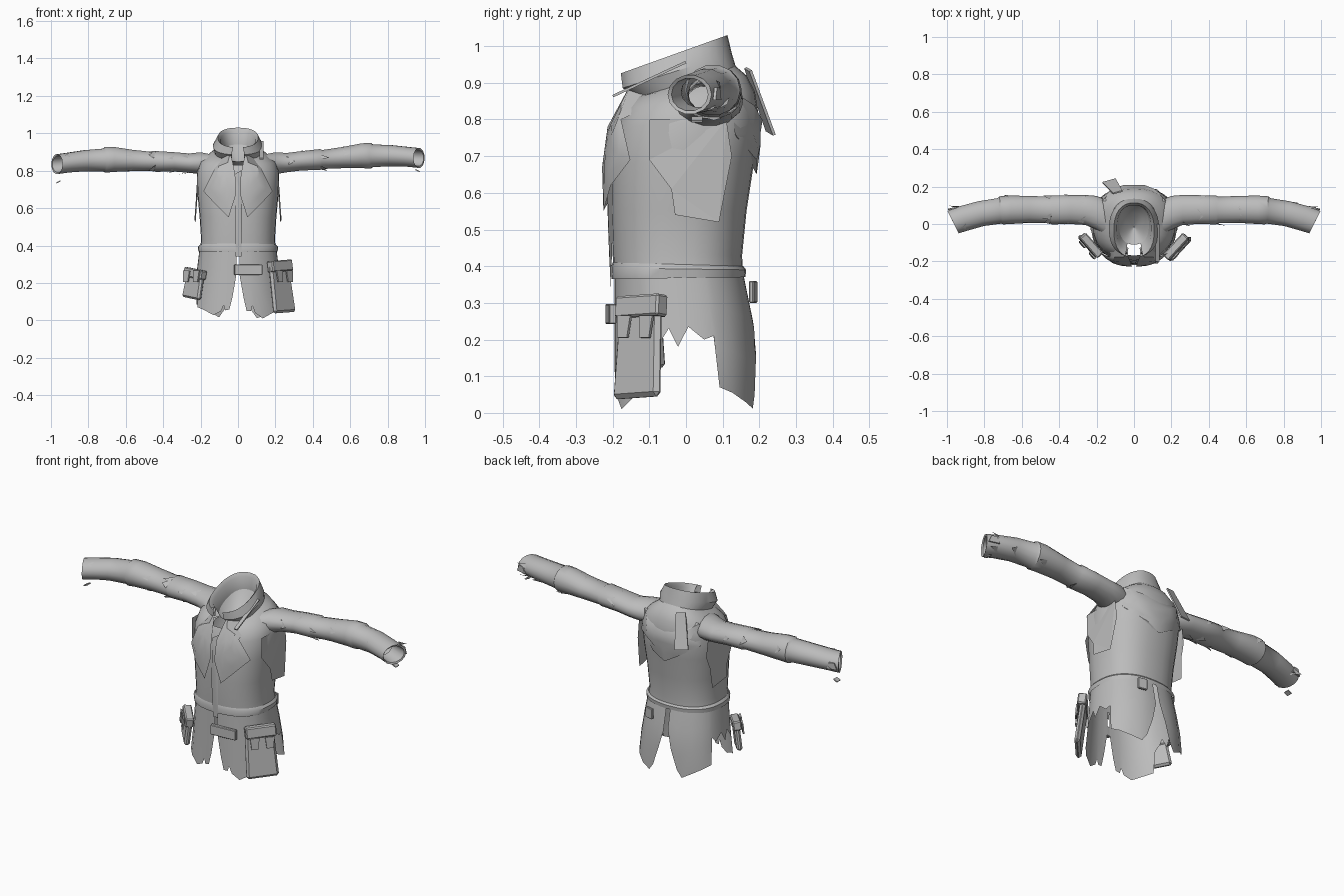
import bpy, bmesh, math, random
from mathutils import Vector, Matrix

random.seed(4)
if "Cube" in bpy.data.objects:
    bpy.data.objects.remove(bpy.data.objects["Cube"])

cloth = bpy.data.materials.new("grey_cloth")
cloth.use_nodes = True
GREY = (0.5, 0.5, 0.5, 1)
cloth.diffuse_color = GREY
cloth.node_tree.nodes["Principled BSDF"].inputs["Base Color"].default_value = GREY
POWER = 0.85  # boxiness of the body cross-section


def finish(name, bm, smooth=True, outward=True):
    if outward:
        bmesh.ops.recalc_face_normals(bm, faces=bm.faces)
    mesh = bpy.data.meshes.new(name)
    bm.to_mesh(mesh)
    bm.free()
    mesh.materials.append(cloth)
    obj = bpy.data.objects.new(name, mesh)
    bpy.context.collection.objects.link(obj)
    if smooth:
        bpy.ops.object.select_all(action='DESELECT')
        obj.select_set(True)
        bpy.context.view_layer.objects.active = obj
        bpy.ops.object.shade_smooth_by_angle(angle=math.radians(40))
    return obj


def bend(v):
    return math.copysign(abs(v) ** POWER, v)


def body_point(a, zf, zb, hw, yf, yb):
    # angle a is zero at the front and grows towards the model's left
    s, c = bend(math.sin(a)), bend(math.cos(a))
    t = (1 - c) / 2
    return Vector((hw * s, yf + (yb - yf) * t, zf + (zb - zf) * t))


def loft(bm, rings, closed=True):
    rows = [[bm.verts.new(p) for p in r] for r in rings]
    n = len(rows[0])
    for lo, hi in zip(rows, rows[1:]):
        for i in range(n if closed else n - 1):
            j = (i + 1) % n
            bm.faces.new((lo[i], lo[j], hi[j], hi[i]))


def body_loft(name, profile, n=32, gap=None):
    bm = bmesh.new()
    loft(bm, [[body_point(math.tau * i / n, *p) for i in range(n)] for p in profile])
    if gap:
        bmesh.ops.delete(bm, geom=[f for f in bm.faces if gap(f.calc_center_median())],
                         context='FACES')
    return finish(name, bm)


# Body: front z, back z, half width, front y, back y
BODY = [(.37, .375, .205, -.195, .155), (.43, .43, .197, -.2, .153),
        (.55, .55, .205, -.204, .165), (.68, .68, .217, -.205, .185),
        (.78, .80, .22, -.19, .20), (.83, .875, .20, -.168, .188),
        (.86, .92, .15, -.145, .165), (.86, .95, .115, -.13, .13)]
body_loft("jacket_body", BODY, gap=lambda c: c.y < 0 and c.z > .8 and abs(c.x) < .5 * (c.z - .8))

# Raised collar, folded inwards and open at the throat, with a sunken lining
body_loft("collar", [(.85, .93, .122, -.13, .14), (.885, .98, .134, -.175, .125),
                     (.925, 1.03, .108, -.18, .113), (.915, 1.01, .092, -.15, .1),
                     (.85, .94, .08, -.11, .1)],
          gap=lambda c: c.y < -.05 and abs(c.x) < .035)
body_loft("neck_lining", [(.85, .94, .08, -.11, .1), (.83, .88, .05, -.08, .06),
                          (.82, .83, .003, -.02, -.015)])

# Waistband
body_loft("waistband", [(.365, .37, .212, -.203, .162), (.395, .39, .214, -.205, .164),
                        (.41, .40, .203, -.2, .156)])


def body_y(x, z, back=False, off=.01):
    k = 1 if back else 0
    for lo, hi in zip(BODY, BODY[1:]):
        if z <= hi[k]:
            break
    t = max(0, min(1, (z - lo[k]) / max(hi[k] - lo[k], .001)))
    hw, yf, yb = (lo[i] + (hi[i] - lo[i]) * t for i in (2, 3, 4))
    s = min(1, abs(x) / hw) ** (1 / POWER)
    c = math.sqrt(1 - s * s) ** POWER
    mid, r = (yf + yb) / 2, (yb - yf) / 2
    return mid + r * c + off if back else mid - r * c - off


def draped(name, outline, back=False, off=.012):
    # a patch that follows the body, fanned from its middle
    bm = bmesh.new()
    n = len(outline)
    cx, cz = (sum(p[i] for p in outline) / n for i in (0, 1))
    rings = []
    for f in (1, .66, .33):
        pts = [(cx + (x - cx) * f, cz + (z - cz) * f) for x, z in outline]
        rings.append([Vector((x, body_y(x, z, back, off), z)) for x, z in pts])
    loft(bm, rings)
    bmesh.ops.holes_fill(bm, edges=[e for e in bm.edges if e.is_boundary and all(
        v.index < 0 or v.co in rings[-1] for v in e.verts)], sides=n)
    return finish(name, bm)


SIDES = ((1, "left"), (-1, "right"))
for side, label in SIDES:
    draped(label + "_lapel", [(side * x, z) for x, z in (
        (.04, .9), (.115, .87), (.13, .80), (.185, .69), (.12, .62),
        (.05, .55), (.012, .67), (.015, .78))], off=.024)
draped("back_yoke", [(-.17, .88), (.17, .88), (.185, .76), (.07, .69), (0, .65),
                     (-.07, .69), (-.185, .76)], back=True, off=.012)
draped("front_placket", [(-.02, .78), (.015, .8), (.022, .6), (.018, .34), (-.012, .34),
                         (-.016, .55)], off=.01)

# Underarm panels, lifting off the body towards the hem: y, z
UNDERARM = [(-.1, .80), (-.1, .69), (-.04, .61), (-.03, .54), (.09, .52), (.1, .63),
            (.125, .70), (.11, .80)]
for side, label in SIDES:
    bm = bmesh.new()
    bm.faces.new([bm.verts.new((side * (.228 + max(0, .68 - z) * .06 - abs(y) * .12), y, z))
                  for y, z in UNDERARM])
    bmesh.ops.triangulate(bm, faces=bm.faces[:])
    finish(label + "_underarm_panel", bm, smooth=False, outward=False)

# Torn skirt: angle from the front and hem height for half the hem
HEM = [(1, .25), (5, .12), (8, .05), (13, .05), (15, .08), (18, .04), (28, .01), (45, .04),
       (60, .055), (66, .18), (74, .2), (80, .23), (86, .18), (92, .235), (102, .2),
       (110, .21), (115, .07), (128, .055), (145, .03), (160, .012), (166, .05), (173, .15),
       (178, .25)]


def skirt_point(deg, z):
    k = (.385 - z) / .36
    return body_point(math.radians(deg), z, z, .205 + .045 * k, -.195,
                      .155 + .037 * min(1, 2 * k))


for side, label in SIDES:
    hem = [(a * side, z + (random.uniform(0, .02) if side < 0 else 0)) for a, z in HEM]
    bm = bmesh.new()
    loft(bm, [[skirt_point(a, .385 + (z - .385) * t) for a, z in hem]
              for t in (0, .33, .66, 1)], closed=False)
    finish(label + "_skirt", bm, outward=False)


def box(name, loc, size, turn=0, tilt=0, roll=0, taper=1, bevel=.006):
    bm = bmesh.new()
    bmesh.ops.create_cube(bm, size=1)
    for v in bm.verts:
        if v.co.z > 0:
            v.co.x *= taper
    bmesh.ops.scale(bm, vec=size, verts=bm.verts)
    if bevel:
        bmesh.ops.bevel(bm, geom=bm.edges[:], offset=bevel, segments=1, affect='EDGES')
    rot = [Matrix.Rotation(math.radians(a), 4, ax)
           for a, ax in ((turn, 'Z'), (tilt, 'X'), (roll, 'Y'))]
    bm.transform(Matrix.Translation(loc) @ rot[0] @ rot[1] @ rot[2])
    return finish(name, bm, smooth=False)


# Hip pouches with flaps and hanging tabs
box("left_pouch", (.232, -.128, .17), (.17, .028, .26), 47, -7, -3, .88, .012)
box("left_pouch_flap", (.225, -.122, .29), (.16, .045, .06), 47, -7, -3)
box("right_pouch", (-.235, -.115, .195), (.14, .03, .16), -48, -6, 8, .9, .01)
box("right_pouch_flap", (-.23, -.115, .25), (.145, .045, .05), -48, -6, 8)
for side, label in SIDES:
    for i in (-1, 1):
        box(f"{label}_pouch_tab", (side * (.25 + .026 * i), -.14 + .03 * i, .235),
            (.035, .008, .06), side * 48, -6, 0, 1.4, 0)
box("front_belt_plate", (.055, -.205, .27), (.15, .02, .055), 4, 0, 0, 1, .003)
box("back_belt_plate", (.1, .183, .33), (.05, .014, .06), -12, 0, 0, 1, .003)

# Loose straps
box("back_strap", (-.11, .2, .85), (.075, .008, .19), 12, 22, 10, .7, 0)
box("shoulder_strap", (.125, -.1, .91), (.02, .22, .007), 0, 25, 0, 1, 0)

# Sleeves: x, y, z, depth radius, height radius, slant of the ring
SLEEVE = [(.15, .03, .83, .10, .06, 0), (.2, .06, .84, .09, .06, 0),
          (.26, .075, .843, .08, .053, 0), (.34, .077, .853, .077, .053, 0),
          (.44, .075, .86, .077, .057, 0), (.45, .075, .86, .071, .052, 0),
          (.56, .078, .87, .072, .058, 0), (.66, .076, .88, .076, .068, 0),
          (.71, .073, .88, .075, .07, .01), (.72, .07, .88, .068, .062, .01),
          (.82, .055, .88, .066, .058, .015), (.91, .03, .874, .064, .054, .025),
          (.968, .01, .868, .06, .054, .03), (.963, .01, .868, .05, .045, .03),
          (.88, .035, .875, .048, .042, .02)]


def sleeve_point(side, a, x, y, z, ry, rz, slant):
    drop = 0 if side > 0 else .026 * max(0, x - .2) / .6
    return Vector((side * (x + slant * math.cos(a)), y + ry * math.cos(a),
                   z - drop + rz * math.sin(a)))


for side, label in SIDES:
    bm = bmesh.new()
    loft(bm, [[sleeve_point(side, math.tau * i / 14, *s) for i in range(14)] for s in SLEEVE])
    finish(label + "_sleeve", bm)
    # Ragged scraps of cloth lying along the sleeve
    bm = bmesh.new()
    for i in range(16):
        x, y, z, ry, rz, slant = SLEEVE[random.choice((2, 3, 4, 6, 7, 10, 11))]
        a, w = random.uniform(0, math.tau), random.uniform(.2, .45)
        bm.faces.new([bm.verts.new(sleeve_point(side, a + da, x + dx, y, z, ry * g, rz * g, slant))
                      for da, dx, g in ((-w, 0, 1.02), (w, .01, 1.02),
                                        (.1, random.uniform(.03, .06), 1.1))])
    finish(label + "_sleeve_scraps", bm, smooth=False, outward=False)
    box(label + "_cuff_scrap", (side * .965, .085, .87 if side > 0 else .84),
        (.06, .008, .035), side * -15, 0, 0, .5, 0)
    box(label + "_cuff_thread", (side * .96, .03, .80 if side > 0 else .74),
        (.025, .03, .006), 0, 0, side * 25, 1, 0)
